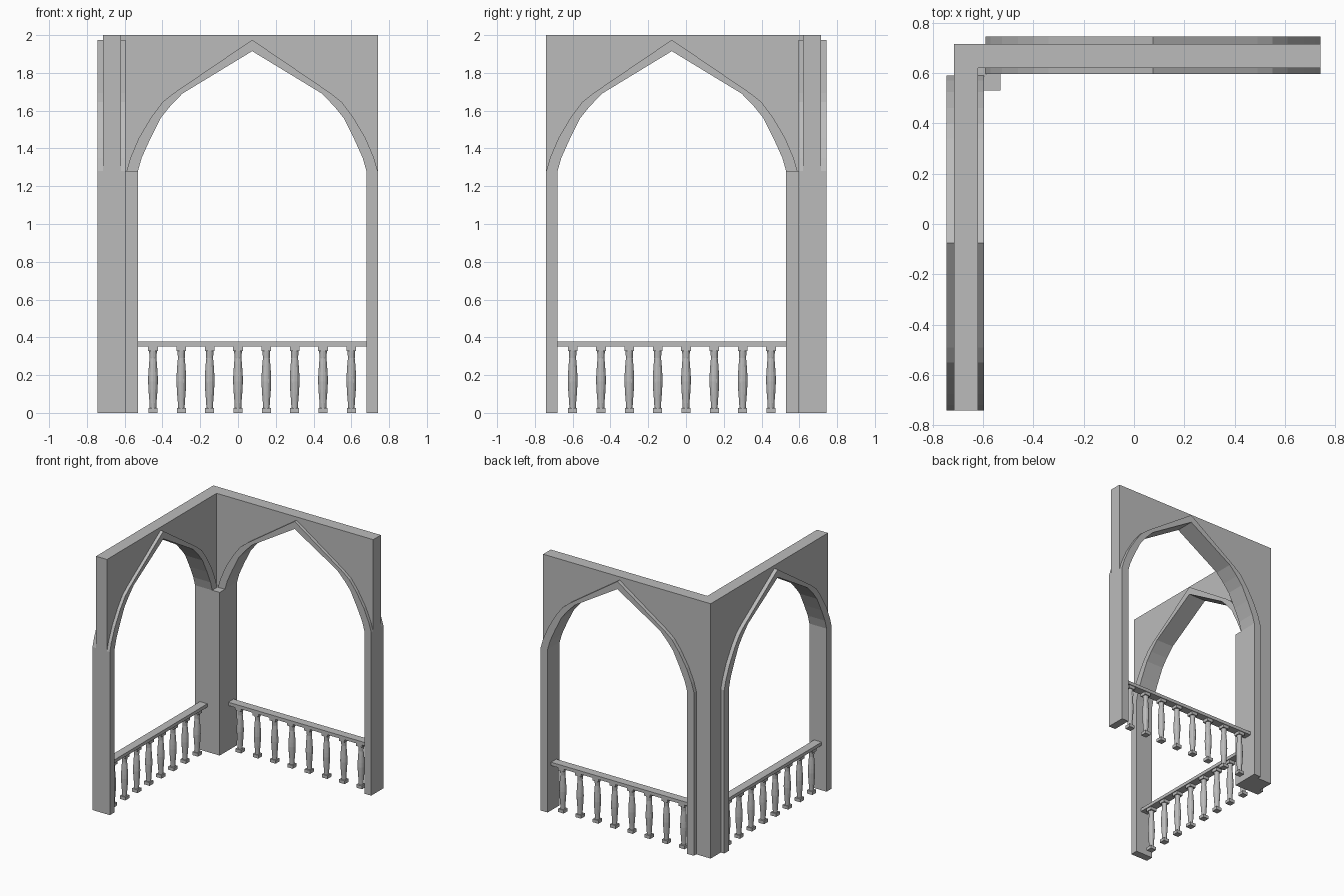
import bpy, bmesh, math
from mathutils import Matrix

if "Cube" in bpy.data.objects:
    bpy.data.objects.remove(bpy.data.objects["Cube"], do_unlink=True)

# Single stone colour
STONE = (0.5, 0.5, 0.5, 1)
stone = bpy.data.materials.new("grey_stone")
stone.use_nodes = True
stone.diffuse_color = STONE
stone.node_tree.nodes["Principled BSDF"].inputs["Base Color"].default_value = STONE

# Reflection that turns the back bay into the side bay: (x, y) -> (-y, -x)
SWAP = Matrix(((0, -1, 0, 0), (-1, 0, 0, 0), (0, 0, 1, 0), (0, 0, 0, 1)))
made = []


def add_mesh(name, bm):
    bmesh.ops.recalc_face_normals(bm, faces=bm.faces)
    mesh = bpy.data.meshes.new(name)
    bm.to_mesh(mesh)
    bm.free()
    mesh.materials.append(stone)
    return add_object(name, mesh)


def add_object(name, mesh, location=(0, 0, 0)):
    ob = bpy.data.objects.new(name, mesh)
    ob.location = location
    bpy.context.collection.objects.link(ob)
    made.append(ob)
    return ob


def extrude(name, points, offset, swap=False):
    """Fill a 3D outline and extrude it along the offset."""
    bm = bmesh.new()
    face = bm.faces.new([bm.verts.new(p) for p in points])
    out = bmesh.ops.extrude_face_region(bm, geom=[face], use_keep_orig=True)
    moved = [g for g in out["geom"] if isinstance(g, bmesh.types.BMVert)]
    bmesh.ops.translate(bm, verts=moved, vec=offset)
    if swap:
        bm.transform(SWAP)
    return add_mesh(name, bm)


def wall_piece(name, outline, y0, y1, swap):
    return extrude(name, [(x, y0, z) for x, z in outline], (0, y1 - y0, 0), swap)


def add_box(bm, width, z0, z1):
    m = Matrix.Translation((0, 0, (z0 + z1) / 2)) @ Matrix.Diagonal((width, width, z1 - z0, 1))
    bmesh.ops.create_cube(bm, size=1, matrix=m)


# Pointed arch halves as (distance from centre, height), spring to apex
MID, SPRING, TOP = 0.075, 1.28, 2.0
INNER = [(.605, SPRING), (.585, 1.35), (.54, 1.45), (.485, 1.56), (.437, 1.62),
         (.37, 1.69), (.278, 1.746), (0, 1.915)]
OUTER = [(.665, SPRING), (.645, 1.35), (.60, 1.455), (.535, 1.565), (.475, 1.645),
         (.415, 1.693), (.33, 1.751), (0, 1.975)]


def full_arch(half):
    left = [(MID - d, z) for d, z in half]
    right = [(MID + d, z) for d, z in reversed(half[:-1])]
    return left + right


inner, outer = full_arch(INNER), full_arch(OUTER)
RIGHT, JAMB, POST = outer[-1][0], inner[-1][0], inner[0][0]

# Arch trim with its outer jamb, spandrel wall and handrail for each bay
for bay, swap in (("back", False), ("side", True)):
    trim = outer + [(RIGHT, 0), (JAMB, 0)] + inner[::-1]
    wall_piece(bay + "_arch_trim", trim, .595, .745, swap)
    corner = -.62 if swap else -.715
    wall = [(corner, TOP), (corner, SPRING)] + outer + [(RIGHT, TOP)]
    wall_piece(bay + "_spandrel_wall", wall, .62, .715, swap)
    rail = [(POST, .352), (JAMB, .352), (JAMB, .378), (POST, .378)]
    wall_piece(bay + "_handrail", rail, .637, .702, swap)

# Corner post with a small projecting jamb on each outer side
half_plan = [(-.715, .715), (-.59, .715), (-.59, .745), (POST, .745)]
plan = half_plan + [(POST, -POST)] + [(-y, -x) for x, y in half_plan[:0:-1]]
extrude("corner_post", [(x, y, 0) for x, y in plan], (0, 0, SPRING))

# Turned baluster with square foot and cap
PROFILE = [(.017, .022), (.019, .06), (.023, .11), (.026, .165), (.025, .2),
           (.021, .26), (.018, .29), (.021, .33)]
SIDES = 12
bm = bmesh.new()
add_box(bm, .048, 0, .025)
add_box(bm, .052, .328, .353)
rings = []
for r, z in PROFILE:
    angles = [2 * math.pi * i / SIDES for i in range(SIDES)]
    rings.append([bm.verts.new((r * math.cos(a), r * math.sin(a), z)) for a in angles])
for low, high in zip(rings, rings[1:]):
    for i in range(SIDES):
        j = (i + 1) % SIDES
        bm.faces.new((low[i], low[j], high[j], high[i]))

# Eight balusters along each bay
RAIL_Y = .67
first = add_mesh("back_baluster_1", bm)
for i in range(8):
    x = MID + (i - 3.5) * .15
    if i == 0:
        first.location = (x, RAIL_Y, 0)
    else:
        add_object(f"back_baluster_{i + 1}", first.data, (x, RAIL_Y, 0))
    add_object(f"side_baluster_{i + 1}", first.data, (-RAIL_Y, -x, 0))

# Smooth curved surfaces, keep corners sharp
for ob in bpy.context.view_layer.objects:
    ob.select_set(ob in made)
bpy.context.view_layer.objects.active = first
bpy.ops.object.shade_smooth_by_angle(angle=math.radians(31))
